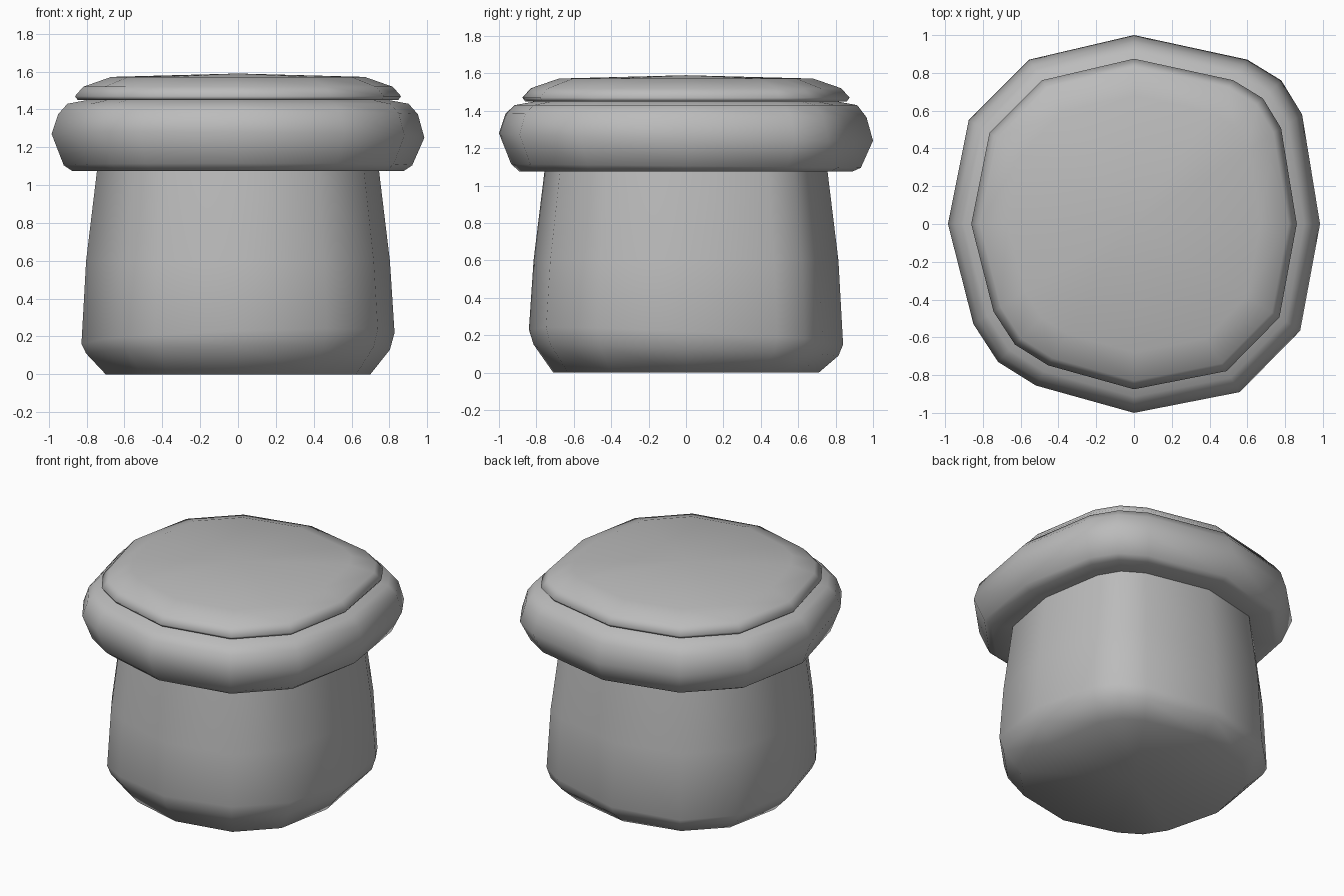
import bpy
import bmesh

if "Cube" in bpy.data.objects:
    bpy.data.objects.remove(bpy.data.objects["Cube"], do_unlink=True)

clay = bpy.data.materials.new("plain grey")
clay.use_nodes = True
clay.diffuse_color = (0.5, 0.5, 0.5, 1)
clay.node_tree.nodes["Principled BSDF"].inputs["Base Color"].default_value = (0.5, 0.5, 0.5, 1)

# Hand-shaped rounded outline shared by every part
OUTLINE = [(0, 1), (.6, .87), (.78, .76), (.89, .58), (.985, 0), (.88, -.565),
           (.56, -.89), (0, -1), (-.52, -.855), (-.72, -.73), (-.85, -.53),
           (-.985, 0), (-.875, .55), (-.555, .87)]


def loft(name, rings, bottom=None, top=None):
    """Skin scaled outlines; each ring is (scale, height, x tilt, y tilt)."""
    bm = bmesh.new()
    loops = []
    for scale, z, tilt_x, tilt_y in rings:
        loops.append([bm.verts.new((x * scale, y * scale, z + tilt_x * x + tilt_y * y))
                      for x, y in OUTLINE])
    n = len(OUTLINE)
    for low, high in zip(loops, loops[1:]):
        for i in range(n):
            j = (i + 1) % n
            bm.faces.new((low[i], low[j], high[j], high[i]))
    # Close the ends with fans
    for loop, z in ((loops[0], bottom), (loops[-1], top)):
        if z is not None:
            centre = bm.verts.new((0, 0, z))
            for i in range(n):
                bm.faces.new((loop[i], loop[(i + 1) % n], centre))
    bmesh.ops.recalc_face_normals(bm, faces=bm.faces)
    mesh = bpy.data.meshes.new(name)
    bm.to_mesh(mesh)
    bm.free()
    mesh.materials.append(clay)
    mesh.shade_smooth()
    obj = bpy.data.objects.new(name, mesh)
    bpy.context.scene.collection.objects.link(obj)
    return obj


# Tapered body with a soft, slightly uneven lower bevel
loft("body", [(.71, 0, 0, 0), (.815, .12, .01, -.03), (.84, .19, .03, -.04),
              (.815, .6, 0, 0), (.755, 1.09, 0, 0)], bottom=0)

# Thick rolled rim
loft("rim", [(.74, 1.075, 0, 0), (.89, 1.075, 0, 0), (.935, 1.105, 0, -.01),
             (1, 1.26, -.01, -.02), (.965, 1.375, 0, -.01),
             (.915, 1.43, 0, 0), (.78, 1.455, 0, 0)])

# Thin domed lid
loft("lid", [(.79, 1.45, 0, 0), (.86, 1.45, 0, 0), (.875, 1.47, 0, 0),
             (.83, 1.52, 0, 0), (.68, 1.572, 0, 0)], top=1.59)
